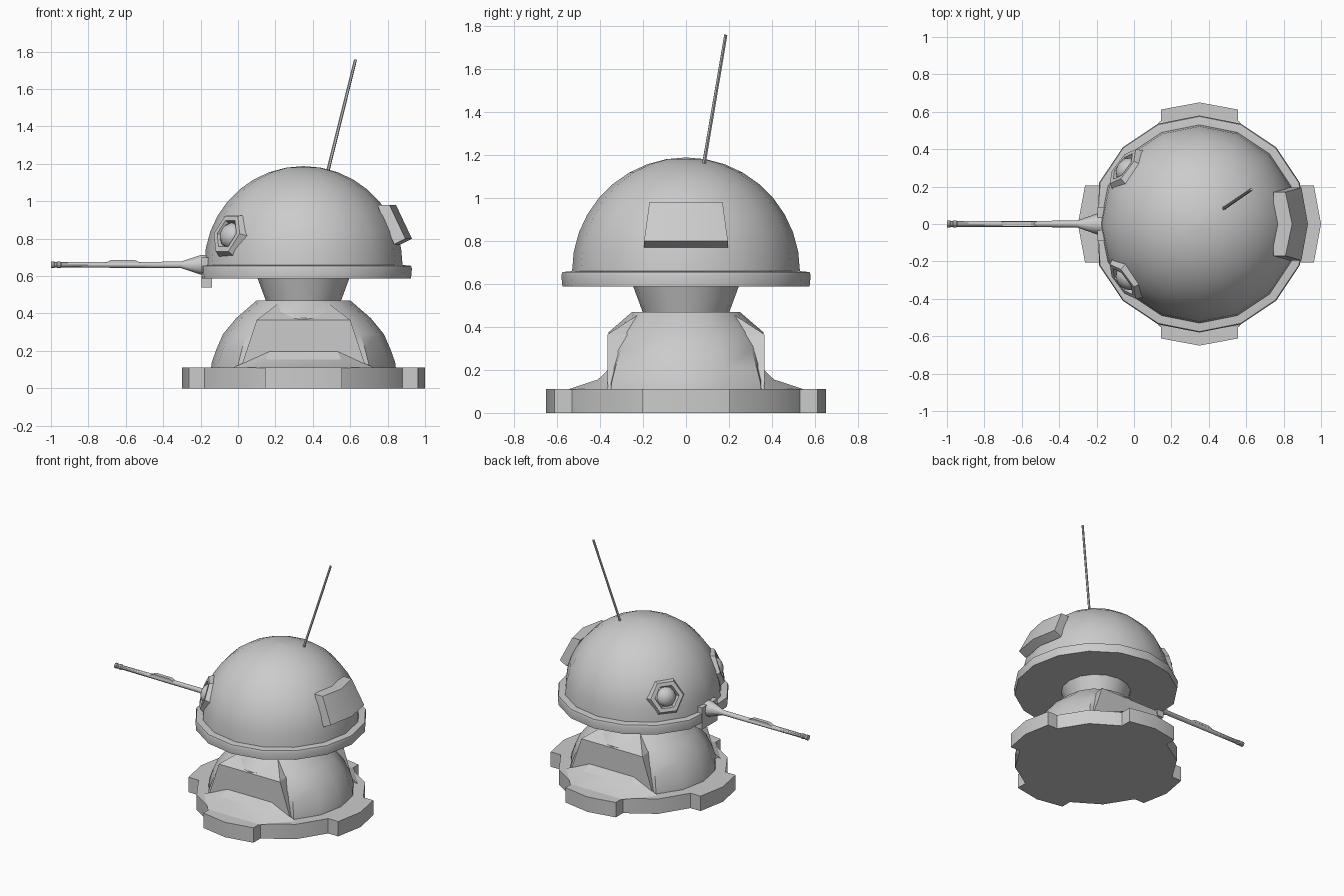
import bpy, bmesh
from math import sin, cos, pi, radians
from mathutils import Vector, Matrix

if "Cube" in bpy.data.objects:
    bpy.data.objects.remove(bpy.data.objects["Cube"])

CX = 0.35  # turret axis


def finish(name, bm, angle=35):
    bmesh.ops.remove_doubles(bm, verts=bm.verts, dist=1e-5)
    bmesh.ops.recalc_face_normals(bm, faces=bm.faces)
    me = bpy.data.meshes.new(name)
    bm.to_mesh(me)
    bm.free()
    ob = bpy.data.objects.new(name, me)
    bpy.context.collection.objects.link(ob)
    bpy.ops.object.select_all(action='DESELECT')
    ob.select_set(True)
    bpy.context.view_layer.objects.active = ob
    bpy.ops.object.shade_smooth_by_angle(angle=radians(angle))
    return ob


def lathe(name, profile, segs, origin, axis=(0, 0, 1), clamp=None, angle=35):
    """Revolve (radius, height) points about an axis through origin."""
    bm = bmesh.new()
    m = Matrix.Translation(origin) @ Vector(axis).to_track_quat('Z', 'Y').to_matrix().to_4x4()
    if tuple(axis) == (0, 0, 1):
        m = Matrix.Translation(origin)
    rings = []
    for r, h in profile:
        ring = []
        for i in range(segs):
            a = 2 * pi * i / segs
            p = m @ Vector((r * cos(a), r * sin(a), h))
            ring.append(bm.verts.new(clamp(p) if clamp else p))
        rings.append(ring)
    for a, b in zip(rings, rings[1:]):
        for i in range(segs):
            j = (i + 1) % segs
            bm.faces.new((a[i], a[j], b[j], b[i]))
    bm.faces.new(rings[0])
    bm.faces.new(rings[-1])
    return finish(name, bm, angle)


def hull(name, pts):
    bm = bmesh.new()
    bmesh.ops.convex_hull(bm, input=[bm.verts.new(p) for p in pts])
    return finish(name, bm, 20)


# Base plate with four pointed tabs
quarter = [(.65, 0), (.612, .205), (.53, .205), (.405, .405), (.53, -.205), (.612, -.205)]
quarter = quarter[4:] + quarter[:4]
bm = bmesh.new()
outline = []
for k in range(4):
    rot = Matrix.Rotation(k * pi / 2, 3, 'Z')
    outline += [bm.verts.new(rot @ Vector((x, y, 0)) + Vector((CX, 0, 0))) for x, y in quarter]
face = bm.faces.new(outline)
ext = bmesh.ops.extrude_face_region(bm, geom=[face])
for v in ext['geom']:
    if isinstance(v, bmesh.types.BMVert):
        v.co.z = .11
finish("base_plate", bm)

# Lower dome, flattened on front and back
lathe("lower_dome", [(.495, .10), (.49, .14), (.465, .21), (.43, .29), (.36, .375), (.25, .47)], 16,
      (CX, 0, 0), clamp=lambda p: Vector((p.x, max(-.36, min(.36, p.y)), p.z)))

# Flat side panels and stepped ramps, front and back
for s, side in ((-1, "front"), (1, "back")):
    pts = []
    for e in (-1, 1):
        pts += [(CX + e * w, s * y, z) for w, y, z in
                ((.25, .365, .365), (.335, .365, .11), (.12, .21, .465), (.22, .2, .365), (.33, .2, .11))]
    hull(side + "_panel", pts)
    bm = bmesh.new()
    row = [[bm.verts.new((CX + e * w, s * y, z)) for w, y, z in
            ((.18, .362, .2), (.2, .41, .155), (.21, .55, .109), (.38, .362, .109))] for e in (-1, 1)]
    (a, b, c, d), (a2, b2, c2, d2) = row
    for f in ((a, b, b2, a2), (b, c, c2, b2), (a, b, d), (b, c, d), (a2, b2, d2), (b2, c2, d2),
              (a, a2, d2, d), (c, c2, d2, d)):
        bm.faces.new(f)
    finish(side + "_ramp", bm, 20)

# Neck between base and turret
lathe("neck", [(.198, .46), (.248, .595)], 16, (CX, 0, 0))

# Turret rim, cut flat at the gun end, and dome
lathe("turret_rim", [(.575, .588), (.58, .64), (.575, .655), (.525, .66)], 16, (CX, 0, 0),
      clamp=lambda p: Vector((max(p.x, -.195), p.y, p.z)))
dome = [(.53 * cos(i * pi / 18), .53 * sin(i * pi / 18)) for i in range(9)] + [(.001, .53)]
lathe("turret_dome", dome, 16, (CX, 0, .658))

# Hexagonal portholes with bulging lenses
for s, side in ((-1, "front"), (1, "back")):
    n = Vector((-.4, s * .3, .165)).normalized()
    lathe(side + "_porthole", [(.11, .46), (.135, .50), (.115, .54), (.085, .54), (.075, .515)], 6,
          (CX, 0, .658), n, angle=15)
    lathe(side + "_lens", [(.07, .505), (.065, .53), (.045, .55), (.02, .56), (.001, .562)], 12,
          (CX, 0, .658), n, angle=50)

# Rear stowage box, bent along its middle
pts = []
for e, dx in ((-1, -.035), (0, 0), (1, -.035)):
    pts += [(x + dx, e * w, z) for x, w, z in
            ((.845, .17, .98), (.93, .195, .80), (.87, .195, .77), (.78, .17, .98))]
hull("rear_box", pts)

# Gun mount plate under the barrel
hull("gun_mount", [(x, y, z) for x in (-.195, -.14) for y in (-.09, .09) for z in (.54, .70)])

# Barrel with flared root and muzzle collar, built along -x
lathe("barrel", [(.055, .13), (.055, .2), (.018, .305), (.015, .945), (.019, .95), (.019, .965),
                 (.015, .97), (.015, .98), (.019, .983), (.019, 1.0)], 10, (0, 0, .66), (-1, 0, 0))
hull("barrel_sleeve", [(x, y, z) for y in (-.014, .014) for x, z in
                       ((-.71, .67), (-.52, .67), (-.68, .686), (-.55, .686))])

# Whip antenna
foot, tip = Vector((.475, .08, 1.14)), Vector((.628, .185, 1.757))
lathe("antenna", [(.009, 0), (.008, (tip - foot).length)], 6, foot, (tip - foot).normalized())
